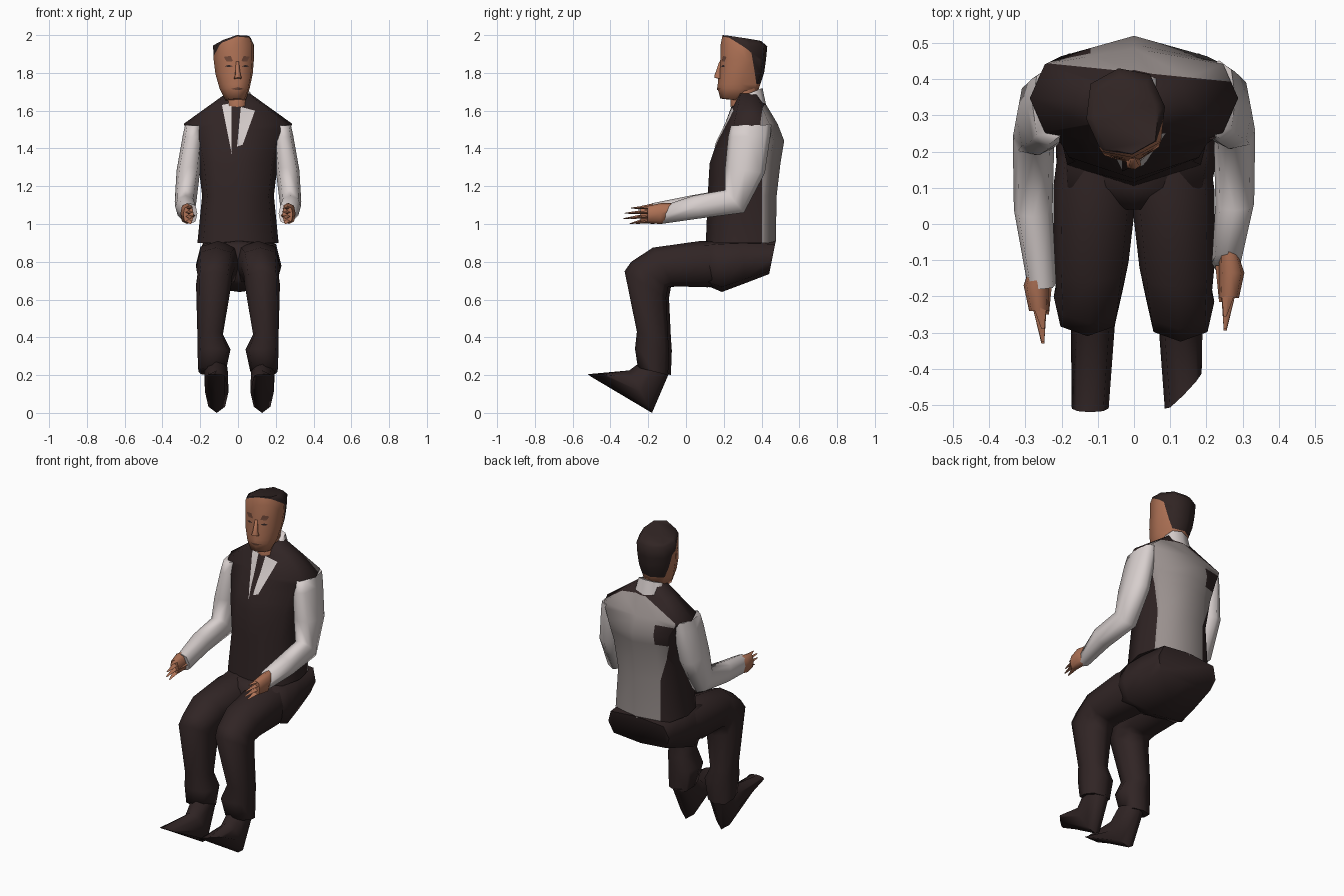
import bpy, bmesh, math
from mathutils import Vector, Matrix
from mathutils.bvhtree import BVHTree

if "Cube" in bpy.data.objects:
    bpy.data.objects.remove(bpy.data.objects["Cube"])


def material(name, rgb):
    mat = bpy.data.materials.new(name)
    mat.use_nodes = True
    mat.diffuse_color = (*rgb, 1)
    mat.node_tree.nodes["Principled BSDF"].inputs["Base Color"].default_value = (*rgb, 1)
    return mat


DARK = material("dark brown cloth", (.03, .018, .018))
SHIRT = material("white shirt", (.68, .62, .61))
SATIN = material("grey satin", (.32, .28, .27))
SKIN = material("brown skin", (.42, .165, .09))
FEATURE = material("deep brown feature", (.16, .065, .04))
HAIR = material("dark hair", (.03, .018, .017))


def finish(name, bm, mats, angle=75):
    """Turn a bmesh into a smooth object that keeps its hard edges."""
    bmesh.ops.recalc_face_normals(bm, faces=bm.faces)
    mesh = bpy.data.meshes.new(name)
    bm.to_mesh(mesh)
    bm.free()
    for mat in mats:
        mesh.materials.append(mat)
    mesh.shade_smooth()
    mesh.set_sharp_from_angle(angle=math.radians(angle))
    obj = bpy.data.objects.new(name, mesh)
    bpy.context.collection.objects.link(obj)
    return obj


def power(value, exponent):
    return math.copysign(abs(value) ** exponent, value)


def loft(sections, side=1, dy=0, sides=8, depth=.8, width=.8):
    """Skin rings; each section is x range, front/top (y, z), back/bottom (y, z)."""
    bm = bmesh.new()
    rings = []
    for x0, x1, ya, za, yb, zb in sections:
        ring = []
        for i in range(sides):
            t = math.tau * i / sides
            c = power(math.cos(t), depth)
            s = power(math.sin(t), width)
            x = (x0 + x1) / 2 + s * (x1 - x0) / 2
            y = (ya + yb) / 2 + c * (ya - yb) / 2 + dy
            z = (za + zb) / 2 + c * (za - zb) / 2
            ring.append(bm.verts.new((side * x, y, z)))
        rings.append(ring)
    for low, high in zip(rings, rings[1:]):
        for i in range(sides):
            j = (i + 1) % sides
            bm.faces.new((low[i], low[j], high[j], high[i]))
    bm.faces.new(rings[0])
    bm.faces.new(rings[-1])
    return bm


def cut(bm, co, normal):
    geom = bm.verts[:] + bm.edges[:] + bm.faces[:]
    bmesh.ops.bisect_plane(bm, geom=geom, plane_co=co, plane_no=normal)


def plate(name, points, target, mat, offset=.004):
    """Thin patch drawn in x, z and laid on the front of a target."""
    bm = bmesh.new()
    bm.faces.new([bm.verts.new((x, 0, z)) for x, z in points])
    bmesh.ops.triangulate(bm, faces=bm.faces)
    bmesh.ops.subdivide_edges(bm, edges=bm.edges, cuts=5, use_grid_fill=True)
    for v in bm.verts:
        hit = target.ray_cast(Vector((v.co.x, -1, v.co.z)), Vector((0, 1, 0)))[0]
        v.co.y = hit.y - offset if hit else .2
    bmesh.ops.recalc_face_normals(bm, faces=bm.faces)
    if sum(f.normal.y for f in bm.faces) > 0:
        bmesh.ops.reverse_faces(bm, faces=bm.faces)
    return finish(name, bm, [mat])


# Waistcoat with satin back and a dark patch behind the right shoulder
bm = loft([(-w, w, front, z, back, z) for z, w, front, back in (
    (.9, .215, .105, .475), (1.15, .19, .115, .48), (1.32, .21, .125, .5),
    (1.44, .235, .165, .52), (1.53, .288, .21, .485), (1.69, .065, .27, .39))],
    depth=1.1, width=.45)
back_point, back_normal = Vector((0, .42, 0)), Vector((.1, 1, 0))
cut(bm, back_point, back_normal)
for z in (1.38, 1.5, 1.63):
    cut(bm, (0, 0, z), (0, 0, 1))
cut(bm, (-.12, 0, 0), (1, 0, 0))
for f in bm.faces:
    c = f.calc_center_median()
    patch = c.x < -.12 and 1.38 < c.z < 1.5
    f.material_index = int((c - back_point).dot(back_normal) > 0
                           and c.z < 1.63 and not patch)
torso_tree = BVHTree.FromBMesh(bm)
finish("waistcoat", bm, [DARK, SATIN])

# Shirt front either side of the tie
plate("shirt_front_right", [(-.085, 1.63), (-.035, 1.64), (-.033, 1.37)], torso_tree, SHIRT)
plate("shirt_front_left", [(.015, 1.62), (.09, 1.6), (.025, 1.42), (-.005, 1.41)],
      torso_tree, SHIRT)
plate("tie", [(-.035, 1.65), (.012, 1.65), (-.008, 1.42), (-.033, 1.36)], torso_tree, DARK)

# Collar and neck
finish("collar", loft([(-.09, .085, .27, 1.62, .425, 1.625),
                       (-.075, .065, .28, 1.67, .405, 1.72)]), [SHIRT])
finish("neck", loft([(-.06, .05, .235, 1.62, .38, 1.66),
                     (-.065, .045, .24, 1.72, .38, 1.76)]), [SKIN])

# Seat of the trousers
finish("trouser_seat", loft([
    (-.205, .205, .475, .91, .44, .735), (-.215, .222, .3, .92, .31, .685),
    (-.215, .23, .18, .92, .19, .64), (-.21, .215, .1, .91, .12, .67),
    (-.1, .1, .04, .88, .07, .7)], depth=.6, width=.4), [DARK])

# Limbs, built once per side
LEG = ((.01, .2, .27, .9, .27, .72), (-.01, .222, .08, .91, .12, .665),
       (.015, .222, -.17, .875, -.06, .67), (.03, .215, -.285, .8, -.09, .665),
       (.035, .222, -.32, .75, -.1, .61), (.08, .215, -.255, .43, -.09, .4),
       (.04, .215, -.265, .34, -.085, .33), (.065, .21, -.25, .24, -.09, .2))
SHOE = ((.055, .18, -.24, .27, -.09, .21), (.05, .175, -.3, .225, -.18, 0),
        (.07, .172, -.52, .205, -.5, .19))
SLEEVE = ((.19, .28, .22, 1.522, .435, 1.526), (.185, .293, .205, 1.46, .43, 1.47),
          (.2, .325, .19, 1.3, .4, 1.27), (.22, .335, .19, 1.18, .29, 1.06),
          (.225, .332, .02, 1.15, .06, 1.03))
PALM = ((.235, .285, -.1, 1.11, -.12, 1.02), (.235, .305, -.17, 1.11, -.17, 1),
        (.235, .29, -.24, 1.095, -.24, 1.005))

for label, side in (("left", 1), ("right", -1)):
    finish(label + "_trouser_leg",
           loft(LEG, side, -.005 if side > 0 else .01, width=.65), [DARK])
    bm = loft(SHOE, side, depth=1, width=1)
    if side > 0:
        # The left toe is slanted outward
        for v in bm.verts:
            v.co.x += .015
            if v.co.y < -.4:
                v.co.y += max(0, v.co.x - .09)
    finish(label + "_shoe", bm, [DARK])
    # The left cuff is pulled back to bare more of the hand
    reach, cuff_y = (.035, -.1) if side > 0 else (0, -.18)
    cuff = (.215, .295, cuff_y, 1.11, -.15, 1)
    finish(label + "_sleeve", loft(SLEEVE + (cuff,), side, reach / 2), [SHIRT])
    finish(label + "_palm", loft(PALM, side, reach), [SKIN])
    for i, tip in enumerate((-.29, -.325, -.33, -.3)):
        z = 1.085 - .021 * i
        end = 1.085 - .028 * i
        finish(f"{label}_finger_{i + 1}", loft(
            [(.24, .285, -.21, z + .013, -.21, z - .013),
             (.248, .256, tip, end + .002, tip, end - .002)],
            side, reach, sides=4), [SKIN])
    finish(label + "_thumb", loft(
        [(.225, .26, -.15, 1.06, -.15, 1.03), (.235, .245, -.25, 1.045, -.25, 1.04)],
        side, reach, sides=4), [SKIN])

# Head, lower on its right, with hair split off along the hairline planes
bm = loft([(-w, w, ya, za, yb, zb) for w, ya, za, yb, zb in (
    (.055, .18, 1.665, .31, 1.65), (.08, .165, 1.72, .385, 1.71),
    (.1, .17, 1.79, .415, 1.8), (.108, .18, 1.87, .425, 1.87),
    (.11, .182, 1.95, .432, 1.94), (.09, .192, 2, .4, 1.968))])
for v in bm.verts:
    if v.co.z > 1.96:
        v.co.z -= .3 * max(0, -v.co.x)
top_point, top_normal = Vector((0, .2, 1.985)), Vector((-.15, .6, .8))
side_point, side_normal = Vector((0, .335, 1.86)), Vector((-.05, .98, .2))
hair_base = 1.74
cut(bm, top_point, top_normal)
cut(bm, side_point, side_normal)
cut(bm, (0, 0, hair_base), (0, 0, 1))
for f in bm.faces:
    c = f.calc_center_median()
    above = (c - top_point).dot(top_normal) > 0 and c.z > 1.86
    behind = (c - side_point).dot(side_normal) > 0
    f.material_index = int(c.z > hair_base and (above or behind))
head_tree = BVHTree.FromBMesh(bm)
parts = [finish("head", bm, [SKIN, HAIR])]

# Face
parts.append(finish("nose", loft([
    (-.022, .022, .148, 1.775, .19, 1.765), (-.015, .015, .15, 1.79, .19, 1.79),
    (-.008, .008, .175, 1.86, .19, 1.86)], sides=6), [SKIN]))
for label, s in (("left", 1), ("right", -1)):
    parts.append(plate(label + "_eye", [(s * .025, 1.835), (s * .045, 1.843),
                                        (s * .065, 1.835), (s * .045, 1.83)],
                       head_tree, HAIR))
    parts.append(plate(label + "_brow", [(s * .022, 1.862), (s * .035, 1.89),
                                         (s * .07, 1.885), (s * .055, 1.86)],
                       head_tree, FEATURE))
parts.append(plate("mouth", [(-.035, 1.715), (0, 1.725), (.035, 1.715), (0, 1.708)],
                   head_tree, FEATURE))

# Turn the head slightly to its left
pivot = Vector((0, .3, 0))
turn = (Matrix.Translation(pivot + Vector((-.022, 0, 0)))
        @ Matrix.Rotation(math.radians(9), 4, "Z") @ Matrix.Translation(-pivot))
for obj in parts:
    obj.data.transform(turn)
